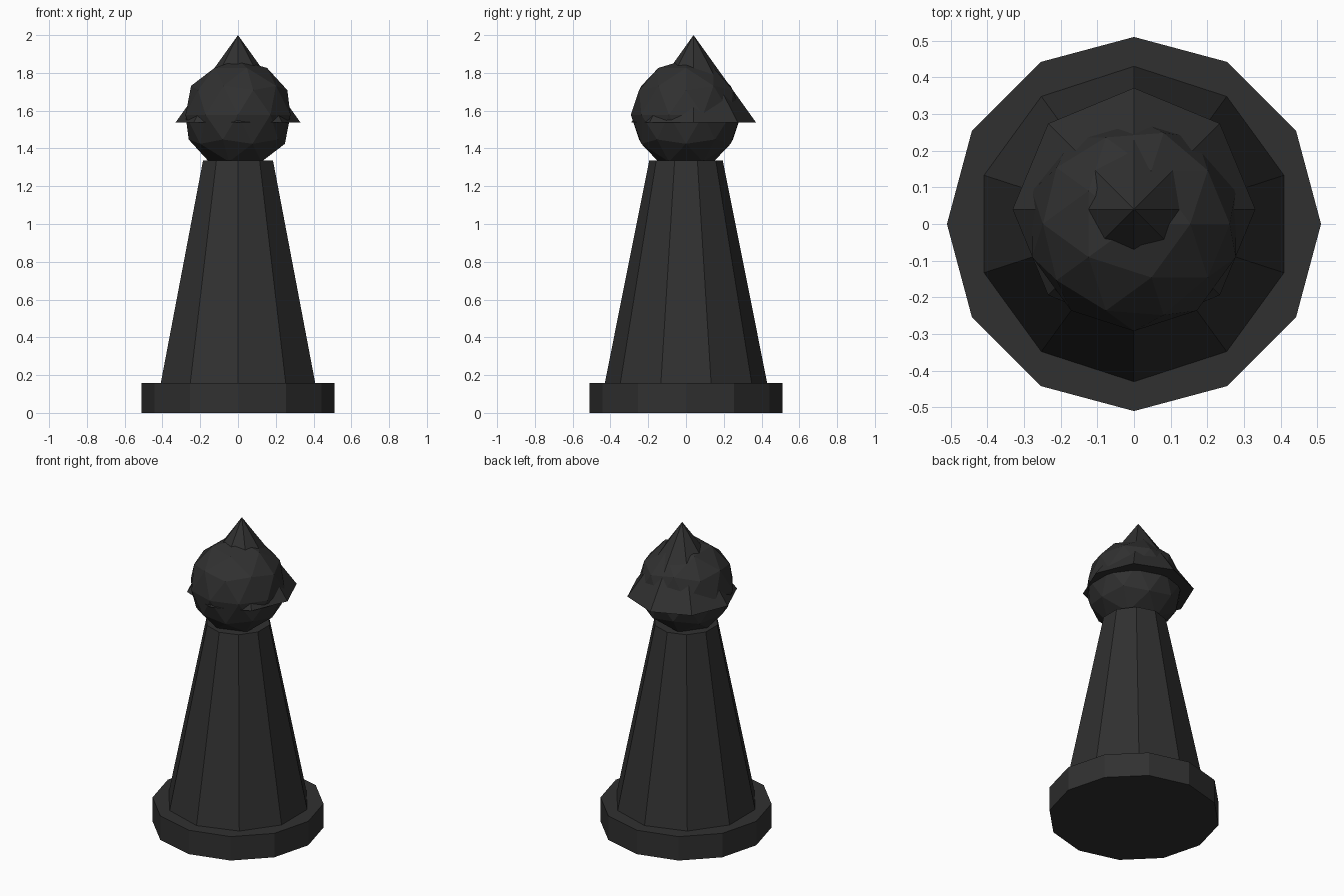
import bpy

if "Cube" in bpy.data.objects:
    bpy.data.objects.remove(bpy.data.objects["Cube"])

mat = bpy.data.materials.new("dark grey")
mat.diffuse_color = (0.03, 0.03, 0.03, 1)
mat.use_nodes = True
mat.node_tree.nodes["Principled BSDF"].inputs["Base Color"].default_value = mat.diffuse_color


def finish(name):
    ob = bpy.context.object
    ob.name = name
    ob.data.name = name
    ob.data.materials.append(mat)
    return ob


def frustum(name, sides, r1, r2, z0, z1, y=0.0):
    bpy.ops.mesh.primitive_cone_add(vertices=sides, radius1=r1, radius2=r2,
                                    depth=z1 - z0, location=(0, y, (z0 + z1) / 2))
    return finish(name)


# Twelve-sided foot and ten-sided tapered body
frustum("base", 12, 0.51, 0.51, 0.0, 0.157)
frustum("body", 10, 0.43, 0.195, 0.157, 1.335)

# Faceted round head
bpy.ops.mesh.primitive_ico_sphere_add(subdivisions=2, radius=0.292,
                                      location=(0, 0, 1.578))
finish("head")

# Eight-sided pointed cap, set slightly back, cutting through the head
frustum("pointed_cap", 8, 0.331, 0.0, 1.537, 2.0, y=0.04)
